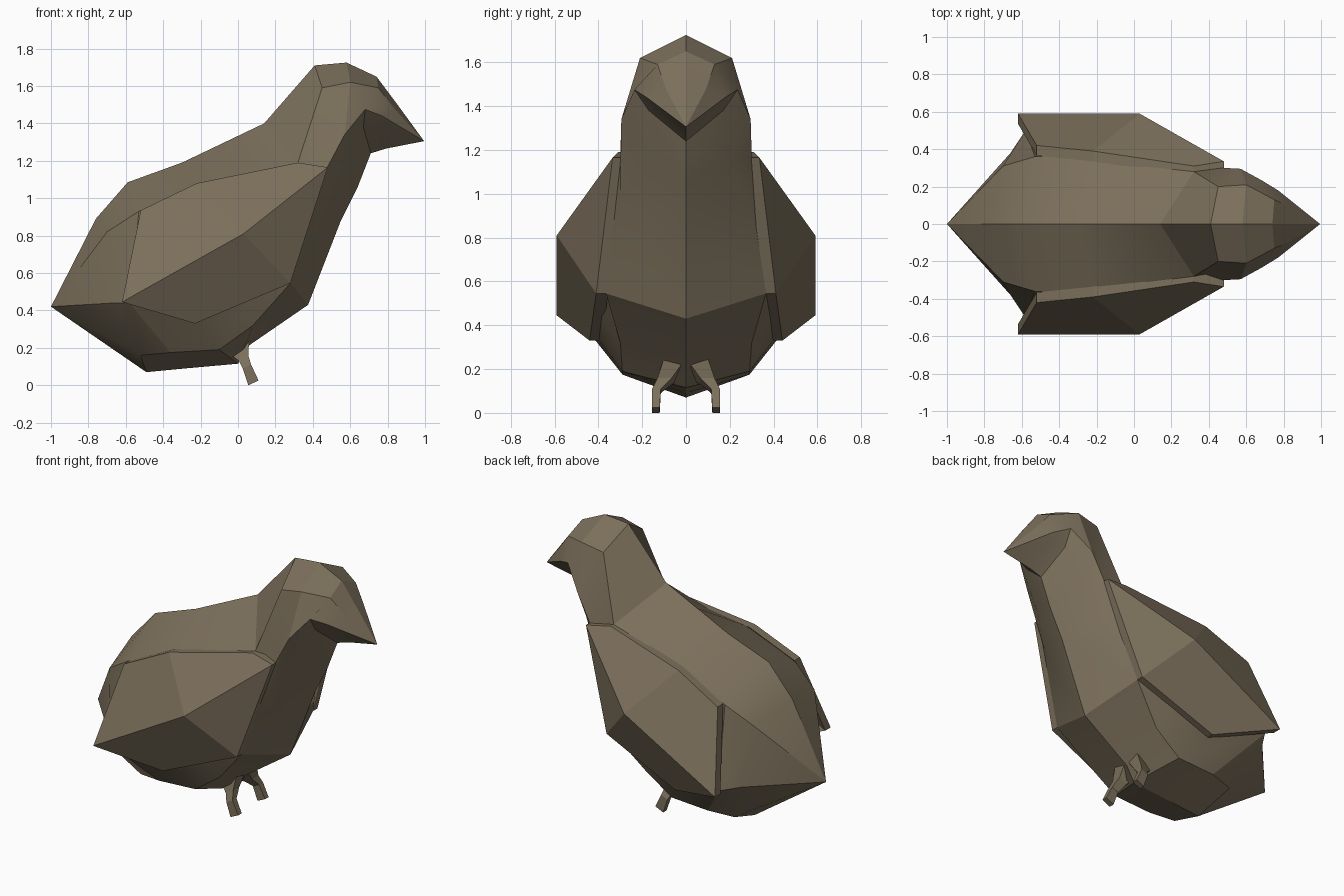
import bpy, bmesh, math

if "Cube" in bpy.data.objects:
    bpy.data.objects.remove(bpy.data.objects["Cube"])

mat = bpy.data.materials.new("brown")
mat.diffuse_color = (0.20, 0.16, 0.105, 1)
mat.use_nodes = True
mat.node_tree.nodes["Principled BSDF"].inputs["Base Color"].default_value = mat.diffuse_color


def make(name, verts, faces):
    """Flat-shaded closed mesh with outward normals."""
    bm = bmesh.new()
    vs = [bm.verts.new(v) for v in verts]
    for f in faces:
        bm.faces.new([vs[i] for i in f])
    bmesh.ops.remove_doubles(bm, verts=bm.verts, dist=0.0005)
    bmesh.ops.recalc_face_normals(bm, faces=bm.faces)
    me = bpy.data.meshes.new(name)
    bm.to_mesh(me)
    bm.free()
    me.materials.append(mat)
    ob = bpy.data.objects.new(name, me)
    bpy.context.collection.objects.link(ob)
    return ob


def loft(rings):
    """Quads between successive closed rings of equal size."""
    n = len(rings[0])
    verts = [p for r in rings for p in r]
    faces = [(k * n + i, k * n + (i + 1) % n, (k + 1) * n + (i + 1) % n, (k + 1) * n + i)
             for k in range(len(rings) - 1) for i in range(n)]
    return verts, faces


# Body and head: half sections (top, upper, side, lower, bottom), tail to bill
sections = [
    [(-.76, 0, .89), (-.70, .31, .82), (-.66, .38, .44), (-.52, .25, .16), (-.49, 0, .07)],
    [(-.59, 0, 1.085), (-.53, .36, .93), (-.58, .50, .44), (-.36, .29, .175), (-.28, 0, .09)],
    [(-.30, 0, 1.19), (-.20, .36, 1.07), (-.23, .40, .335), (-.10, .29, .19), (0, 0, .115)],
    [(-.08, 0, 1.295), (.06, .32, 1.13), (.03, .39, .45), (.08, .30, .32), (.055, 0, .21)],
    [(.14, 0, 1.40), (.32, .28, 1.19), (.29, .36, .63), (.28, .365, .545), (.375, 0, .43)],
    [(.41, 0, 1.71), (.45, .20, 1.59), (.48, .30, 1.17), (.42, .30, .95), (.55, 0, .88)],
    [(.58, 0, 1.725), (.60, .21, 1.62), (.57, .295, 1.34), (.58, .19, 1.14), (.64, 0, 1.06)],
    [(.74, 0, 1.65), (.75, .13, 1.59), (.68, .235, 1.475), (.67, .17, 1.38), (.71, 0, 1.24)],
    [(.86, 0, 1.49), (.84, .09, 1.475), (.77, .18, 1.44), (.76, .13, 1.39), (.79, 0, 1.265)],
]
rings = [s + [(x, -y, z) for x, y, z in s[3:0:-1]] for s in sections]
verts, faces = loft(rings)
n, last = len(rings[0]), (len(rings) - 1) * len(rings[0])
tail, beak = len(verts), len(verts) + 1
verts += [(-1, 0, .42), (.995, 0, 1.305)]
for i in range(n):
    j = (i + 1) % n
    faces += [(tail, j, i), (last + i, last + j, beak)]
body = make("body", verts, faces)
bpy.context.view_layer.objects.active = body
body.select_set(True)
bpy.ops.object.shade_smooth_by_angle(angle=math.radians(25))

# Wing outline: back, upper edge, shoulder, lower edge; last point is the ridge
wing = [(-.62, .59, .445), (-.52, .42, .935), (-.22, .39, 1.08), (.32, .31, 1.19),
        (.48, .335, 1.165), (.28, .41, .545), (-.23, .44, .33), (.03, .59, .81)]
wing_faces = [(0, 1, 2, 7), (2, 3, 4, 7), (7, 4, 5), (0, 7, 5, 6)]

# Leg: (back x, z), (front x, z), inner y, outer y
leg = [((-.05, .17), (.06, .25), 0, .10),
       ((.005, .13), (.055, .16), .065, .13),
       ((.025, .09), (.07, .11), .115, .155),
       ((.055, 0), (.11, .025), .12, .155)]

for side, s in (("left", 1), ("right", -1)):
    # Wings: outer shell plus inset inner shell and rim
    verts = [(x, s * y, z) for x, y, z in wing] + [(x, s * (y - .055), z) for x, y, z in wing]
    faces = wing_faces + [tuple(i + 8 for i in f[::-1]) for f in wing_faces]
    faces += [(i, (i + 1) % 7, (i + 1) % 7 + 8, i + 8) for i in range(7)]
    make(side + "_wing", verts, faces)

    # Legs: tapered square tube bending down to the foot
    rs = [[(a[0], s * i, a[1]), (b[0], s * i, b[1]), (b[0], s * o, b[1]), (a[0], s * o, a[1])]
          for a, b, i, o in leg]
    verts, faces = loft(rs)
    m = len(verts)
    make(side + "_leg", verts, faces + [(3, 2, 1, 0), (m - 4, m - 3, m - 2, m - 1)])
